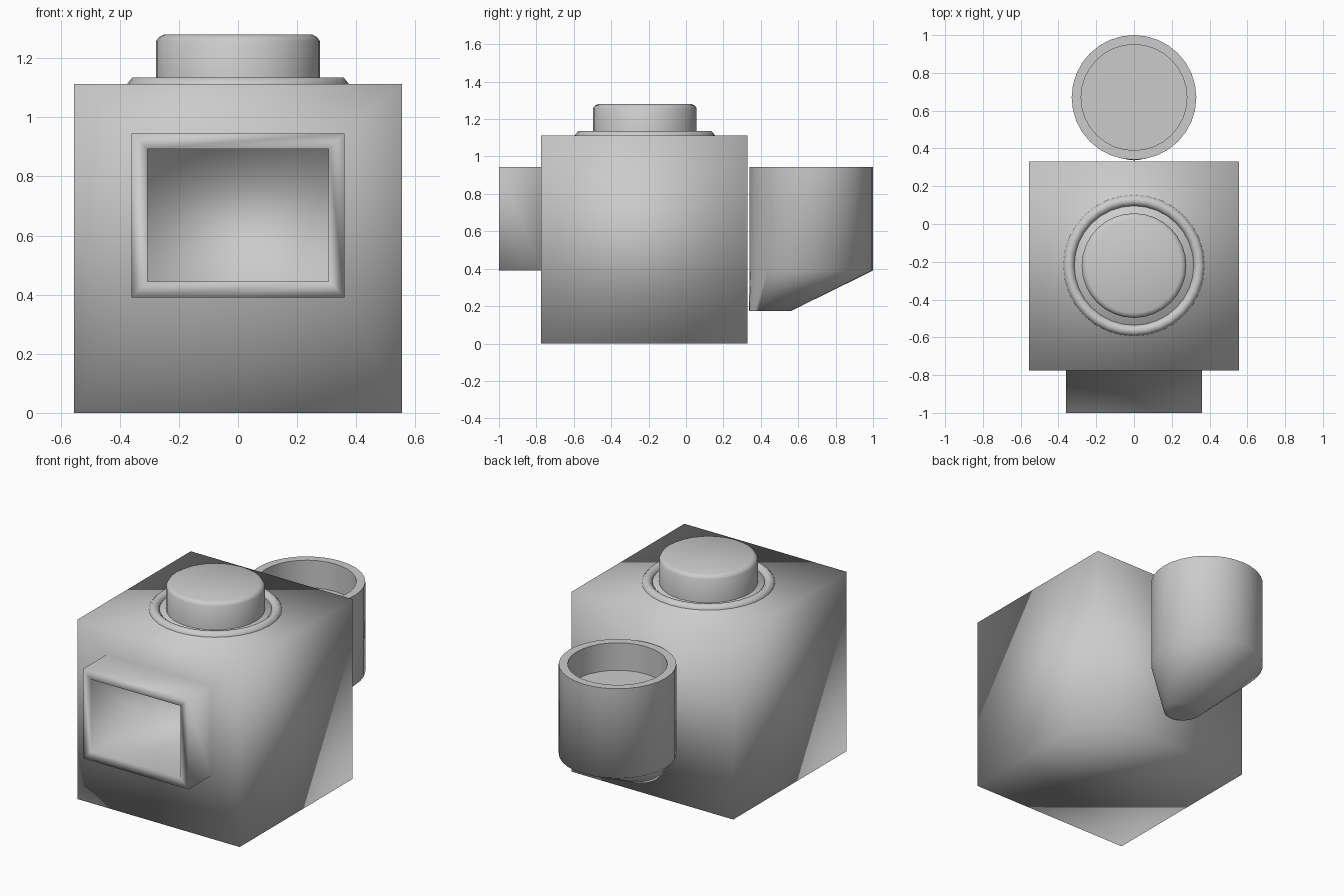
import bpy, bmesh, math

if "Cube" in bpy.data.objects:
    bpy.data.objects.remove(bpy.data.objects["Cube"])

SEG = 32


def finish(bm, name, angle=None):
    """Turn a bmesh into a smooth-shaded object."""
    bmesh.ops.recalc_face_normals(bm, faces=bm.faces)
    me = bpy.data.meshes.new(name)
    bm.to_mesh(me)
    bm.free()
    ob = bpy.data.objects.new(name, me)
    bpy.context.collection.objects.link(ob)
    bpy.ops.object.select_all(action='DESELECT')
    ob.select_set(True)
    bpy.context.view_layer.objects.active = ob
    if angle is None:
        bpy.ops.object.shade_smooth()
    else:
        bpy.ops.object.shade_smooth_by_angle(angle=math.radians(angle))
    return ob


def loft(name, rings, closed=False, angle=50):
    """Join circles given as (centre y, z, radius); cap the ends or close the loop."""
    bm = bmesh.new()
    loops = []
    for cy, z, r in rings:
        loops.append([bm.verts.new((r * math.cos(2 * math.pi * i / SEG),
                                    cy + r * math.sin(2 * math.pi * i / SEG), z))
                      for i in range(SEG)])
    pairs = list(zip(loops, loops[1:]))
    if closed:
        pairs.append((loops[-1], loops[0]))
    else:
        bm.faces.new(loops[0])
        bm.faces.new(loops[-1])
    for a, b in pairs:
        for i in range(SEG):
            j = (i + 1) % SEG
            bm.faces.new((a[i], a[j], b[j], b[i]))
    return finish(bm, name, angle)


# Block body with the square spout grown out of its front face
bm = bmesh.new()
bmesh.ops.create_cube(bm, size=1)
for v in bm.verts:
    v.co = (v.co.x * 1.11, (v.co.y * 1.106) - 0.223, (v.co.z + 0.5) * 1.112)
bm.faces.ensure_lookup_table()
front = min(bm.faces, key=lambda f: f.calc_center_median().y)
for y, half, z0, z1 in [(-0.776, 0.36, 0.39, 0.945),   # spout root
                        (-1.0, 0.36, 0.39, 0.945),     # spout outer rim
                        (-1.0, 0.307, 0.445, 0.893),   # spout inner rim
                        (-0.445, 0.307, 0.445, 0.893)]:  # end of the recess
    bmesh.ops.inset_individual(bm, faces=[front], thickness=0.02)
    mid = front.calc_center_median()
    for v in front.verts:
        v.co = (math.copysign(half, v.co.x), y, z1 if v.co.z > mid.z else z0)
finish(bm, "block_body")

# Button on top and the raised ring around it
CY = -0.22
loft("top_button", [(CY, 1.09, 0.277), (CY, 1.258, 0.277),
                    (CY, 1.272, 0.267), (CY, 1.28, 0.25)])
loft("top_ring", [(CY, 1.10, 0.374), (CY, 1.115, 0.374), (CY, 1.135, 0.357),
                  (CY, 1.135, 0.335), (CY, 1.118, 0.316), (CY, 1.10, 0.316)],
     closed=True, angle=70)

# Round cup behind, its underside sweeping in to a foot beside the body
loft("rear_cup", [(0.67, 0.775, 0.28), (0.67, 0.945, 0.28), (0.67, 0.945, 0.33),
                  (0.67, 0.39, 0.33), (0.45, 0.175, 0.113)], angle=70)
